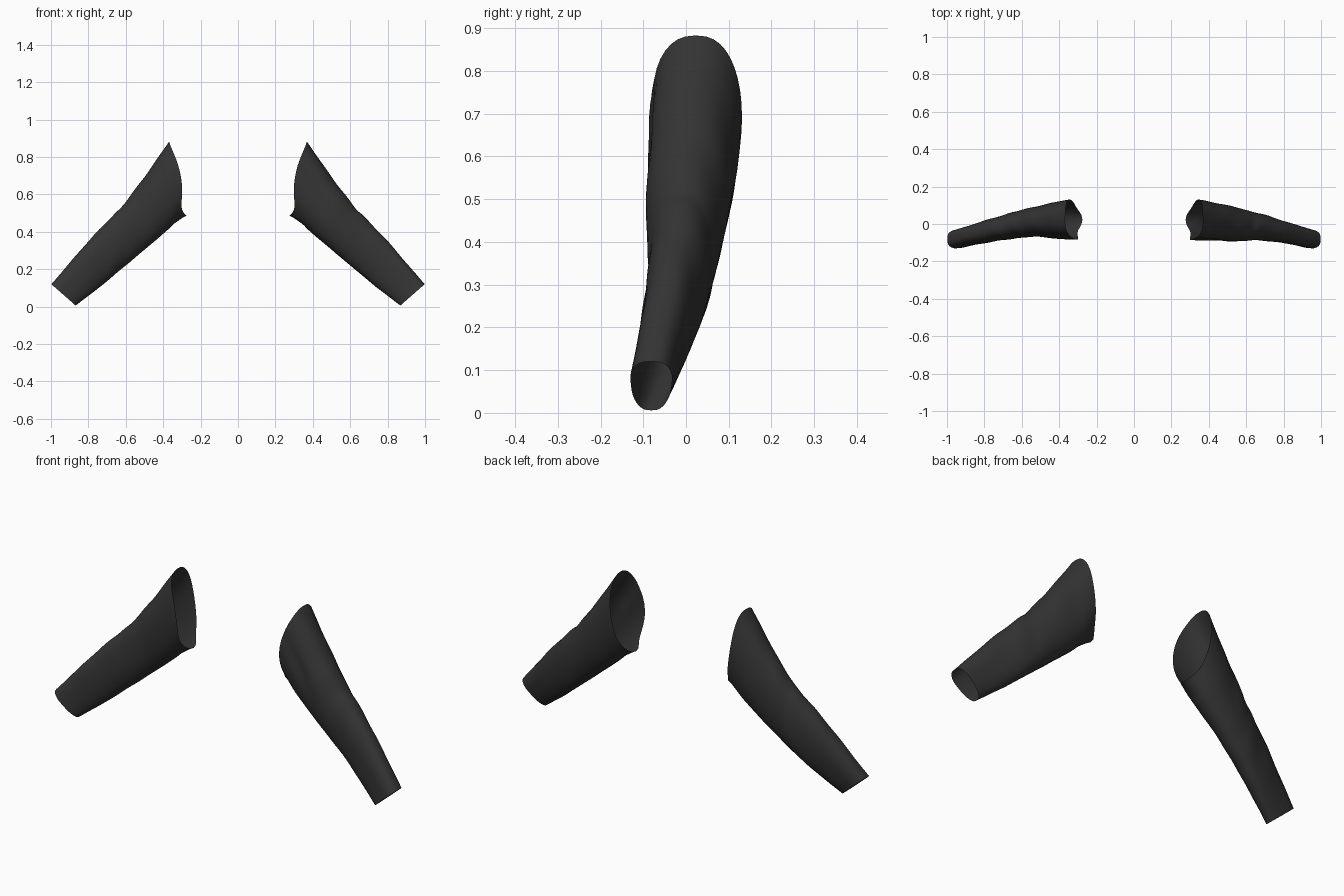
import bpy, bmesh, math
from mathutils import Vector

if "Cube" in bpy.data.objects:
    bpy.data.objects.remove(bpy.data.objects["Cube"])

cloth = bpy.data.materials.new("charcoal cloth")
cloth.diffuse_color = (0.034, 0.034, 0.034, 1)
cloth.use_nodes = True
cloth.node_tree.nodes["Principled BSDF"].inputs["Base Color"].default_value = cloth.diffuse_color

# Stations from armhole to cuff: upper x,z / lower x,z / front y, back y
STATIONS = [
    (.368, .883, .305, .500, -.086, .131),
    (.430, .794, .353, .434, -.088, .122),
    (.500, .694, .420, .372, -.088, .108),
    (.565, .608, .500, .305, -.087, .092),
    (.628, .527, .570, .245, -.085, .074),
    (.674, .482, .630, .196, -.086, .062),
    (.742, .412, .690, .145, -.091, .043),
    (.825, .322, .750, .096, -.102, .019),
    (.912, .220, .812, .049, -.116, -.006),
    (.998, .120, .868, .006, -.132, -.031),
]
RING, STEPS = 40, 5


def spline(v):
    """Smooth interpolation through the stations, v from 0 to 1."""
    n = len(STATIONS) - 1
    i = min(int(v * n), n - 1)
    t = v * n - i
    p = [STATIONS[max(0, min(n, i + k))] for k in (-1, 0, 1, 2)]
    return [0.5 * (2*b + (c - a)*t + (2*a - 5*b + 4*c - d)*t*t
                   + (3*b - a - 3*c + d)*t**3) for a, b, c, d in zip(*p)]


def bump(x, centre, width):
    return math.exp(-((x - centre) / width) ** 2)


def sleeve_point(v, a, side):
    ux, uz, lx, lz, yf, yb = spline(v)
    yf += (.018 if side < 0 else -.006) * bump(v, .32, .22)
    c, s = math.cos(a), math.sin(a)          # c=1 upper seam, s=1 back
    cuff = max(0, (v - .6) / .4)             # cuff is boxier, narrow below
    open_end = max(0, 1 - v / .2) ** 2
    c2 = math.copysign(abs(c) ** (.95 - .2 * cuff), c)
    s2 = math.copysign(abs(s) ** (.9 - .08 * open_end - .2 * cuff), s)
    s2 *= 1 + .22 * cuff * min(c - .3, 0)
    x = (ux + lx) / 2 + c2 * (ux - lx) / 2
    z = (uz + lz) / 2 + c2 * (uz - lz) / 2
    y = (yf + yb) / 2 + s2 * (yb - yf) / 2
    # curved armhole edge with a pointed underarm
    x += open_end * (-.011 * abs(s) ** 3 + .021 * s ** 3)
    tip = max(0, -c) ** 12 * max(0, 1 - v / .1)
    x -= .029 * tip
    z -= .014 * tip
    # soft folds in the cloth, strongest on the upper side
    fade = math.sin(math.pi * v) ** .7 if 0 < v < 1 else 0
    w = .002 * math.sin(19 * v + 2.2 * c + side) * s * s
    w += .0018 * math.sin(33 * v - 3 * s + 2 * side)
    w *= fade * (.25 + .75 * (c + 1) / 2)
    if side > 0:                             # crease below the front shoulder
        w -= .012 * bump(v, .12, .12) * bump(c, .35 - v * 1.5, .22) * max(0, -s)
    y += w * s
    x += w * c * .6
    z += w * c * .6
    return Vector((side * x, y, z))


def make_sleeve(name, side):
    bm = bmesh.new()
    rows = (len(STATIONS) - 1) * STEPS
    rings = [[bm.verts.new(sleeve_point(r / rows, 2 * math.pi * k / RING, side))
              for k in range(RING)] for r in range(rows + 1)]
    for r in range(rows):
        for k in range(RING):
            n = (k + 1) % RING
            bm.faces.new((rings[r][k], rings[r][n], rings[r + 1][n], rings[r + 1][k]))
    # make the cloth face outwards
    bm.normal_update()
    if rings[rows // 2][0].link_faces[0].normal.z < 0:
        bmesh.ops.reverse_faces(bm, faces=bm.faces[:])
    me = bpy.data.meshes.new(name)
    bm.to_mesh(me)
    bm.free()
    me.materials.append(cloth)
    for p in me.polygons:
        p.use_smooth = True
    ob = bpy.data.objects.new(name, me)
    bpy.context.collection.objects.link(ob)
    return ob


# Pair of open sleeves
make_sleeve("right_sleeve", 1)
make_sleeve("left_sleeve", -1)
